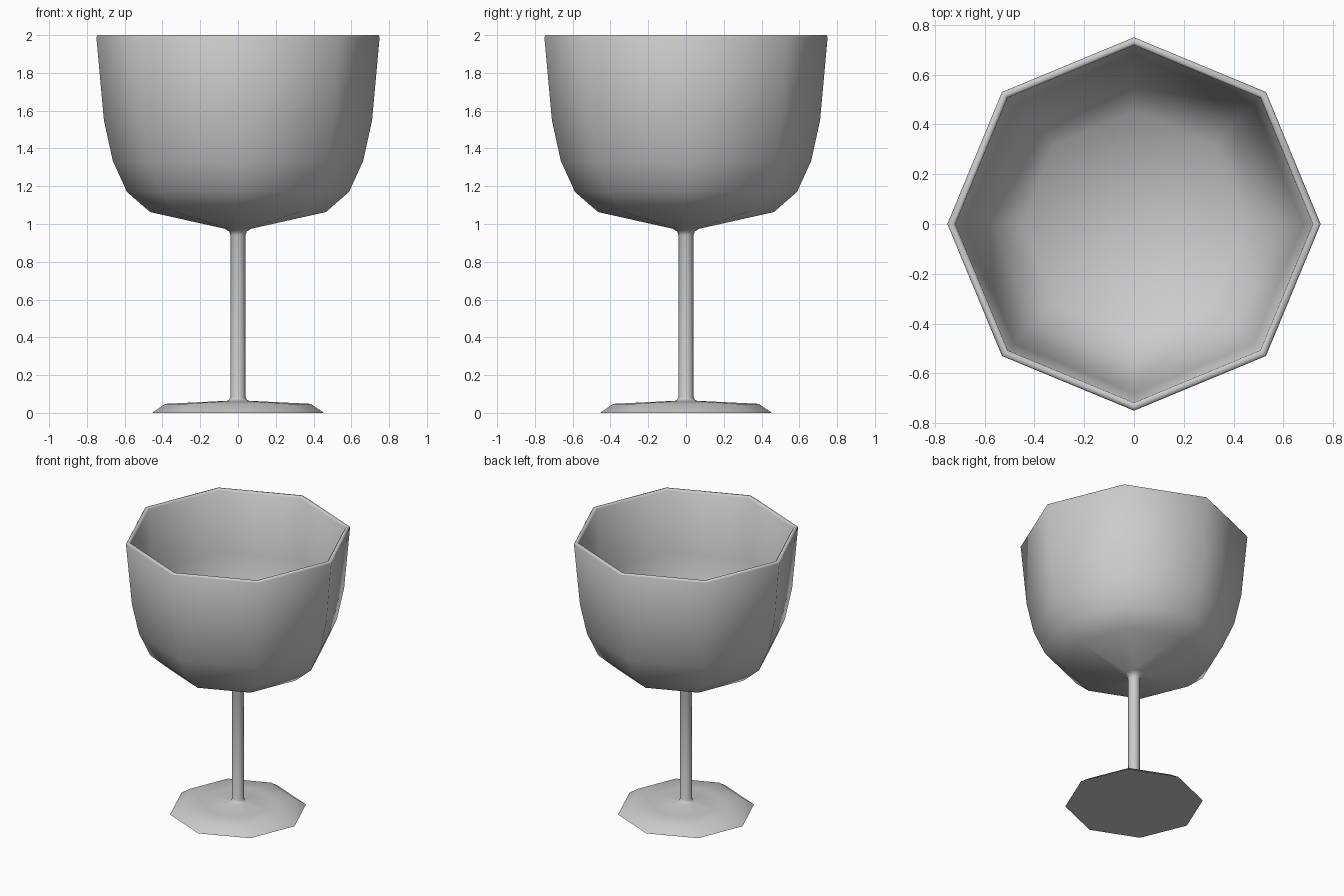
import bpy, bmesh, math

if "Cube" in bpy.data.objects:
    bpy.data.objects.remove(bpy.data.objects["Cube"])

SIDES = 8

# Goblet profile (radius, height): foot, stem, outer bowl, rim, inner bowl
profile = [
    (0, 0), (0.455, 0), (0.385, 0.048), (0.24, 0.055), (0.06, 0.064),
    (0.046, 0.07), (0.04, 0.085), (0.04, 0.94), (0.046, 0.96), (0.07, 0.975),
    (0.465, 1.063), (0.588, 1.17), (0.663, 1.335), (0.71, 1.55),
    (0.75, 1.99), (0.744, 2.0), (0.726, 2.0), (0.718, 1.99),
    (0.68, 1.555), (0.635, 1.345), (0.566, 1.193), (0.452, 1.092), (0, 0.988),
]

# Revolve the profile around z in eight steps
bm = bmesh.new()
rings = []
for r, z in profile:
    n = SIDES if r > 0 else 1
    rings.append([bm.verts.new((r * math.cos(2 * math.pi * i / SIDES),
                                r * math.sin(2 * math.pi * i / SIDES), z))
                  for i in range(n)])
for a, b in zip(rings, rings[1:]):
    for i in range(SIDES):
        j = (i + 1) % SIDES
        quad = [a[i % len(a)], a[j % len(a)], b[j % len(b)], b[i % len(b)]]
        bm.faces.new(list(dict.fromkeys(quad)))
bmesh.ops.recalc_face_normals(bm, faces=bm.faces)

mesh = bpy.data.meshes.new("goblet")
bm.to_mesh(mesh)
bm.free()
goblet = bpy.data.objects.new("goblet", mesh)
bpy.context.collection.objects.link(goblet)

# Smooth facets, keeping the foot's bottom edge crisp
bpy.context.view_layer.objects.active = goblet
goblet.select_set(True)
bpy.ops.object.shade_smooth_by_angle(angle=math.radians(65))
